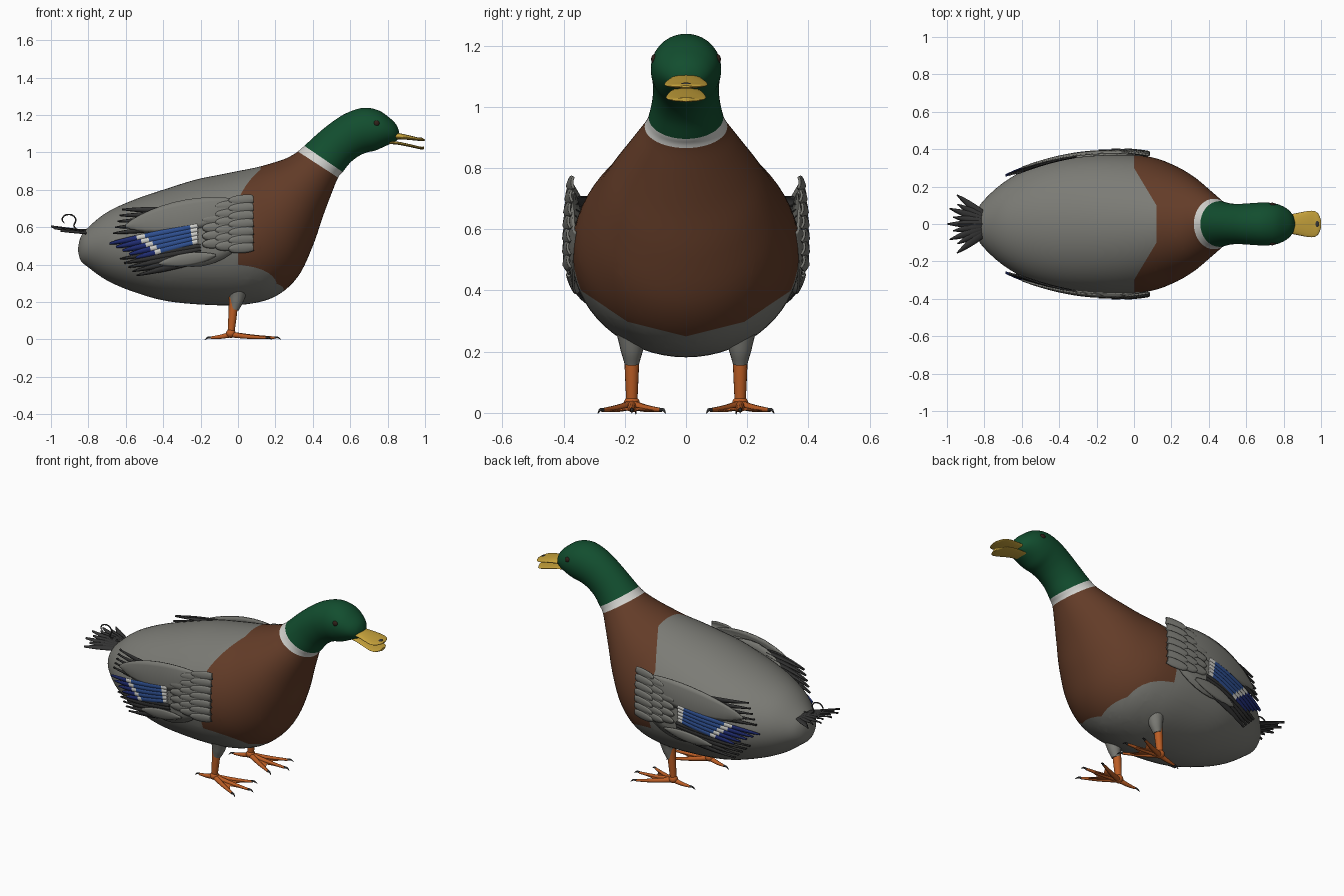
import bpy, bmesh, math
from mathutils import Vector

cube = bpy.data.objects.get("Cube")
if cube:
    bpy.data.objects.remove(cube, do_unlink=True)

COLOURS = {
    "grey": (0.2, 0.2, 0.18), "brown": (0.125, 0.045, 0.021), "green": (0.006, 0.075, 0.028),
    "white": (0.65, 0.65, 0.62), "yellow": (0.58, 0.37, 0.045), "orange": (0.5, 0.11, 0.018),
    "blue": (0.03, 0.085, 0.3), "navy": (0.015, 0.027, 0.18), "charcoal": (0.035, 0.035, 0.035),
    "eye brown": (0.03, 0.015, 0.01),
}
MATS = {}
for label, rgb in COLOURS.items():
    m = bpy.data.materials.new(label)
    m.use_nodes = True
    m.diffuse_color = (*rgb, 1)
    m.node_tree.nodes["Principled BSDF"].inputs["Base Color"].default_value = (*rgb, 1)
    MATS[label] = m


def finish(name, bm, mats, thickness=0):
    mesh = bpy.data.meshes.new(name)
    if not thickness:
        bmesh.ops.recalc_face_normals(bm, faces=bm.faces)
    bm.to_mesh(mesh)
    bm.free()
    for label in mats:
        mesh.materials.append(MATS[label])
    mesh.shade_smooth()
    mesh.set_sharp_from_angle(angle=math.radians(50))
    obj = bpy.data.objects.new(name, mesh)
    bpy.context.collection.objects.link(obj)
    if thickness:
        mod = obj.modifiers.new("thickness", "SOLIDIFY")
        mod.thickness, mod.offset = thickness, 0
    return obj


def loft(rings, steps, segments):
    """Skin smooth elliptical rings: top x, top z, bottom x, bottom z, half width."""
    rows = [Vector(r) for r in rings]
    fine = []
    for i in range(len(rows) - 1):
        p0, p1, p2, p3 = (rows[min(max(i + k, 0), len(rows) - 1)] for k in (-1, 0, 1, 2))
        for s in range(steps):
            t = s / steps
            fine.append(p1 + 0.5 * t * (p2 - p0 + t * (2 * p0 - 5 * p1 + 4 * p2 - p3
                                                       + t * (3 * (p1 - p2) + p3 - p0))))
    fine.append(rows[-1])
    bm = bmesh.new()
    loops = []
    for tx, tz, bx, bz, w in fine:
        loop = []
        for k in range(segments):
            a = 2 * math.pi * k / segments
            c, s = math.cos(a) / 2, math.sin(a)
            loop.append(bm.verts.new(((tx + bx) / 2 + (tx - bx) * c, w * s,
                                      (tz + bz) / 2 + (tz - bz) * c)))
        loops.append(loop)
    bands = []
    for a, b in zip(loops, loops[1:]):
        bands.append([bm.faces.new((a[k], a[k - 1], b[k - 1], b[k])) for k in range(segments)])
    bm.faces.new(loops[0])
    bands[-1].append(bm.faces.new(loops[-1]))
    return bm, bands


# Body, neck and head as one skin, tail to face
BODY = [
    (-.855, .49, -.855, .47, .01), (-.84, .55, -.84, .42, .07), (-.80, .60, -.80, .385, .13),
    (-.70, .68, -.70, .315, .22), (-.56, .745, -.56, .255, .30), (-.40, .80, -.38, .205, .352),
    (-.23, .853, -.15, .184, .373), (-.10, .88, .04, .187, .372), (.0, .90, .20, .23, .355),
    (.10, .92, .32, .335, .312), (.19, .945, .40, .50, .26), (.25, .965, .455, .66, .21),
    (.29, .985, .50, .78, .168), (.32, 1.005, .535, .865, .135), (.355, 1.035, .56, .895, .122),
    (.42, 1.095, .60, .945, .11), (.50, 1.16, .645, .98, .108), (.58, 1.21, .69, 1.0, .112),
    (.67, 1.238, .735, 1.01, .115), (.75, 1.225, .78, 1.03, .107), (.81, 1.185, .825, 1.05, .082),
    (.845, 1.15, .85, 1.065, .05), (.86, 1.115, .86, 1.09, .012),
]
STEPS, COLLAR = 5, 13
body, bands = loft(BODY, STEPS, 64)
for i, band in enumerate(bands):
    for f in band:
        f.material_index = 0 if i < COLLAR * STEPS else 2 if i < (COLLAR + 1) * STEPS else 3

# Clean cuts along the edge of the breast patch: normal and offset of each plane
rump, nape, back = ((1, 0, 0), .0), ((1, 0, 0), .12), ((1, .6, 0), .18)
belly, flank = ((0, -.25, 1), .25), ((0, -.67, 1), .17)
for normal, offset in (rump, nape, back, belly, flank):
    for side in (1, -1):
        n = Vector((normal[0], normal[1] * side, normal[2]))
        faces = [f for f in body.faces if f.material_index == 0]
        geom = {g for f in faces for g in (*f.verts, *f.edges)}
        bmesh.ops.bisect_plane(body, geom=list(geom) + faces, dist=1e-5,
                               plane_co=n * (offset / n.length_squared), plane_no=n)
for f in body.faces:
    c = f.calc_center_median()
    c.y = abs(c.y)
    ahead = {p: Vector(p[0]).dot(c) > p[1] for p in (rump, nape, back, belly, flank)}
    if f.material_index == 0 and ahead[rump] and (ahead[nape] or ahead[back]) \
            and ahead[belly] and ahead[flank]:
        f.material_index = 1
finish("body", body, ["grey", "brown", "white", "green"])

# Bill
UPPER = [(.80, 1.11, .80, 1.068, .045), (.86, 1.103, .86, 1.07, .056), (.92, 1.09, .92, 1.066, .068),
         (.96, 1.08, .96, 1.062, .07), (.985, 1.075, .985, 1.06, .055), (1.0, 1.069, 1.0, 1.063, .02)]
finish("upper_bill", loft(UPPER, 4, 32)[0], ["yellow"])
lower = [(x - .006, b - .004 - .14 * (x - .8), x2 - .006, b - .022 - .12 * (x - .8), w * .92)
         for x, t, x2, b, w in UPPER]
for r in range(len(lower)):
    x, t, x2, b, w = lower[r]
    lower[r] = (x, max(t, b + .008), x2, b, w)
finish("lower_bill", loft(lower, 4, 32)[0], ["yellow"])


def ball(name, centre, size, mat):
    bm = bmesh.new()
    bmesh.ops.create_uvsphere(bm, u_segments=20, v_segments=12, radius=1)
    for v in bm.verts:
        v.co = Vector(centre) + Vector(a * b for a, b in zip(v.co, size))
    return finish(name, bm, [mat])


ball("bill_nail", (.977, 0, 1.073), (.012, .02, .006), "charcoal")


# Feather: a cambered leaf laid on a surface by the place function
def feather(bm, place, base, tip, width, shape, lift, colour, n=16):
    base, tip = Vector(base), Vector(tip)
    along = tip - base
    across = Vector((-along.y, along.x)).normalized()
    shapes = {
        "oval": lambda t: max(math.sin(math.pi * t), .02) ** .65,
        "round": lambda t: min(1, .75 + t) * math.sqrt(max(1 - t ** 5, .003)),
        "point": lambda t: min(1, .5 + 2 * t) * max(1 - t ** 3, .03),
    }
    ts = [.5 - .5 * math.cos(math.pi * i / n) for i in range(n + 1)]
    rows = []
    for t in ts:
        row = []
        for k in range(-3, 4):
            v = k / 3
            p = base + along * t + across * (v * width * shapes[shape](t))
            row.append(bm.verts.new(place(p.x, p.y, lift + .006 * (1 - v * v) - .003 * v)))
        rows.append(row)
    for i in range(n):
        for k in range(6):
            f = bm.faces.new((rows[i][k], rows[i][k + 1], rows[i + 1][k + 1], rows[i + 1][k]))
            f.material_index = colour((ts[i] + ts[i + 1]) / 2)


WING = ["grey", "charcoal", "blue", "navy", "white"]
grey, dark = (lambda t: 0), (lambda t: 1)


def speculum(t):
    return 4 if t < .084 or .59 < t < .69 else 2 if t < .6 else 3


for side, label in ((1, "left"), (-1, "right")):
    def on_flank(x, z, h):
        return (x, side * (.377 - .41 * (x + .12) ** 2 - .35 * (z - .55) ** 2 + h), z)

    wing = bmesh.new()
    feather(wing, on_flank, (.07, .6), (-.5, .51), .165, "oval", 0, grey)
    for i in range(5):
        # dark upper and lower flight feathers
        feather(wing, on_flank, (-.3, .69 - .02 * i), (-.62 - .012 * i, .695 - .032 * i),
                .016, "point", .002 + .001 * i, dark)
        feather(wing, on_flank, (-.2, .5 - .018 * i), (-.63 + .022 * i, .43 - .022 * i),
                .017, "point", .004 - .001 * i, dark)
        # bright band
        feather(wing, on_flank, (-.215, .607 - .021 * i), (-.685 + .035 * i, .513 - .019 * i),
                .0145, "round", .011 - .001 * i, speculum)
    feather(wing, on_flank, (-.12, .45), (-.42, .405), .032, "oval", .008, grey)
    feather(wing, on_flank, (.06, .725), (-.6, .605), .082, "oval", .014, grey)
    # overlapping shoulder coverts
    for col in range(3):
        for row in range(7 - col):
            z = .752 - .043 * row - .03 * col
            x = .082 - .07 * col
            feather(wing, on_flank, (x, z), (x - .13, z - .012), .025, "round",
                    .02 - .004 * col, grey, 10)
    finish(label + "_wing", wing, WING, .008)

# Tail fan
tail = bmesh.new()
for i in range(-4, 5):
    a = math.radians(10 * i)
    reach = .225 if i % 2 == 0 else .195
    feather(tail, lambda x, y, h: (x, y, .575 - .13 * (x + .8) + h - .3 * y * y),
            (-.775, .006 * i), (-.775 - reach * math.cos(a), reach * 1.08 * math.sin(a)),
            .022, "point", -.002 * abs(i), lambda t: 0, 10)
finish("tail_fan", tail, ["charcoal"], .005)


# Tapered round limbs
def tube(name, points, radii, mat, sides=3):
    curve = bpy.data.curves.new(name, "CURVE")
    curve.dimensions, curve.bevel_depth, curve.bevel_resolution = "3D", 1, sides
    curve.use_fill_caps = True
    spline = curve.splines.new("BEZIER")
    spline.bezier_points.add(len(points) - 1)
    for bp, co, r in zip(spline.bezier_points, points, radii):
        bp.co, bp.radius = co, r
        bp.handle_left_type = bp.handle_right_type = "AUTO"
    curve.resolution_u = 6
    curve.materials.append(MATS[mat])
    obj = bpy.data.objects.new(name, curve)
    bpy.context.collection.objects.link(obj)
    bpy.ops.object.select_all(action="DESELECT")
    obj.select_set(True)
    bpy.context.view_layer.objects.active = obj
    bpy.ops.object.convert(target="MESH")
    bpy.context.object.data.shade_smooth()


tube("tail_curl", [(-.8, 0, .585), (-.875, 0, .60), (-.868, 0, .645), (-.905, 0, .668),
                   (-.94, 0, .645), (-.928, 0, .62)], [.004] * 5 + [.002], "charcoal")

# Eyes, legs and webbed feet
for side, label in ((1, "left"), (-1, "right")):
    ball(label + "_eye", (.74, side * .104, 1.155), (.016, .01, .016), "eye brown")
    y = side * .177
    tube(label + "_thigh", [(.0, y, .28), (-.008, y, .21), (-.02, y, .16)],
         [.055, .038, .024], "grey", 6)
    tube(label + "_shank", [(-.022, y, .235), (-.028, y, .14), (-.038, y, .03)],
         [.026, .023, .018], "orange", 6)
    ball(label + "_ankle", (-.038, y, .032), (.026, .026, .024), "orange")
    tips = []
    for toe, tx, ty in (("outer", .15, .095), ("middle", .195, 0), ("inner", .15, -.095),
                        ("hind", -.145, -.01)):
        root, tip = Vector((-.038, y, .026)), Vector((tx, y + side * ty, .009))
        mid = root.lerp(tip, .5) + Vector((0, 0, -.003))
        tips.append((root, mid, tip))
        tube(f"{label}_{toe}_toe", [root, mid, tip], [.016, .012, .007], "orange")
        out = (tip - root).normalized()
        tube(f"{label}_{toe}_claw", [tip - out * .005, tip + out * .016 + Vector((0, 0, .003)),
                                     tip + out * .034 - Vector((0, 0, .007))],
             [.007, .005, .0015], "charcoal")
    web = bmesh.new()
    for (r, m1, t1), (_, m2, t2) in zip(tips[:2], tips[1:3]):
        notch = (m1 + m2) / 2 + Vector((.02, 0, 0))
        e1, e2 = m1.lerp(t1, .75), m2.lerp(t2, .75)
        a, b, c, d, e = (web.verts.new(p - Vector((0, 0, .004))) for p in (r, e1, notch, e2, m1))
        web.faces.new((a, e, c))
        web.faces.new((e, b, c))
        web.faces.new((a, c, d))
    finish(label + "_web", web, ["orange"], .004)
